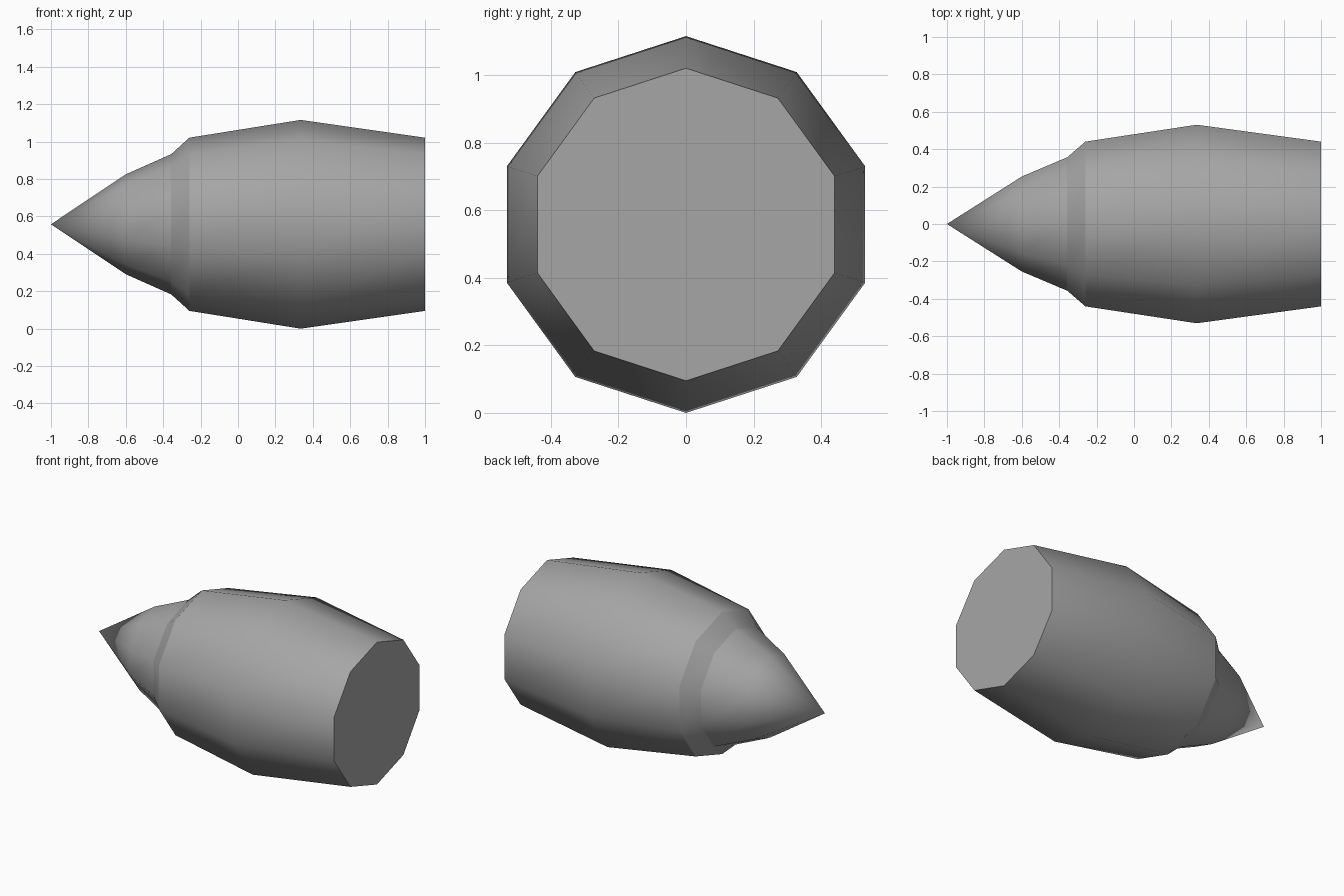
import bpy, bmesh
from math import sin, cos, tau

cube = bpy.data.objects.get("Cube")
if cube:
    bpy.data.objects.remove(cube, do_unlink=True)

SIDES = 10
AXIS_Z = 0.558

grey = bpy.data.materials.new("plain grey")
grey.use_nodes = True
colour = (0.38, 0.38, 0.38, 1)
grey.diffuse_color = colour
grey.node_tree.nodes["Principled BSDF"].inputs["Base Color"].default_value = colour


def ring(bm, x, r):
    """Ten-sided ring around the long axis, or one point when r is zero."""
    count = SIDES if r else 1
    angles = [tau * i / SIDES for i in range(count)]
    return [bm.verts.new((x, r * sin(a), AXIS_Z + r * cos(a))) for a in angles]


def turned_part(name, profile, closed_end=False):
    """Sweep (x, radius) points round the long axis, smooth inside the part."""
    bm = bmesh.new()
    rings = [ring(bm, x, r) for x, r in profile]
    for a, b in zip(rings, rings[1:]):
        for i in range(SIDES):
            j = (i + 1) % SIDES
            if len(a) == 1:
                bm.faces.new((a[0], b[i], b[j]))
            else:
                bm.faces.new((a[i], b[i], b[j], a[j]))
    for face in bm.faces:
        face.smooth = True
    if closed_end:
        cap = bm.faces.new(rings[-1][::-1])
        for edge in cap.edges:
            edge.smooth = False
    mesh = bpy.data.meshes.new(name)
    bm.to_mesh(mesh)
    bm.free()
    mesh.materials.append(grey)
    obj = bpy.data.objects.new(name, mesh)
    bpy.context.collection.objects.link(obj)
    return obj


# Pointed nose, bevelled collar and barrel-shaped body with a flat end
turned_part("nose", [(-1, 0), (-0.6, 0.267), (-0.357, 0.375)])
turned_part("collar", [(-0.357, 0.375), (-0.26, 0.463)])
turned_part("body", [(-0.26, 0.463), (0.335, 0.558), (1, 0.463)], closed_end=True)
